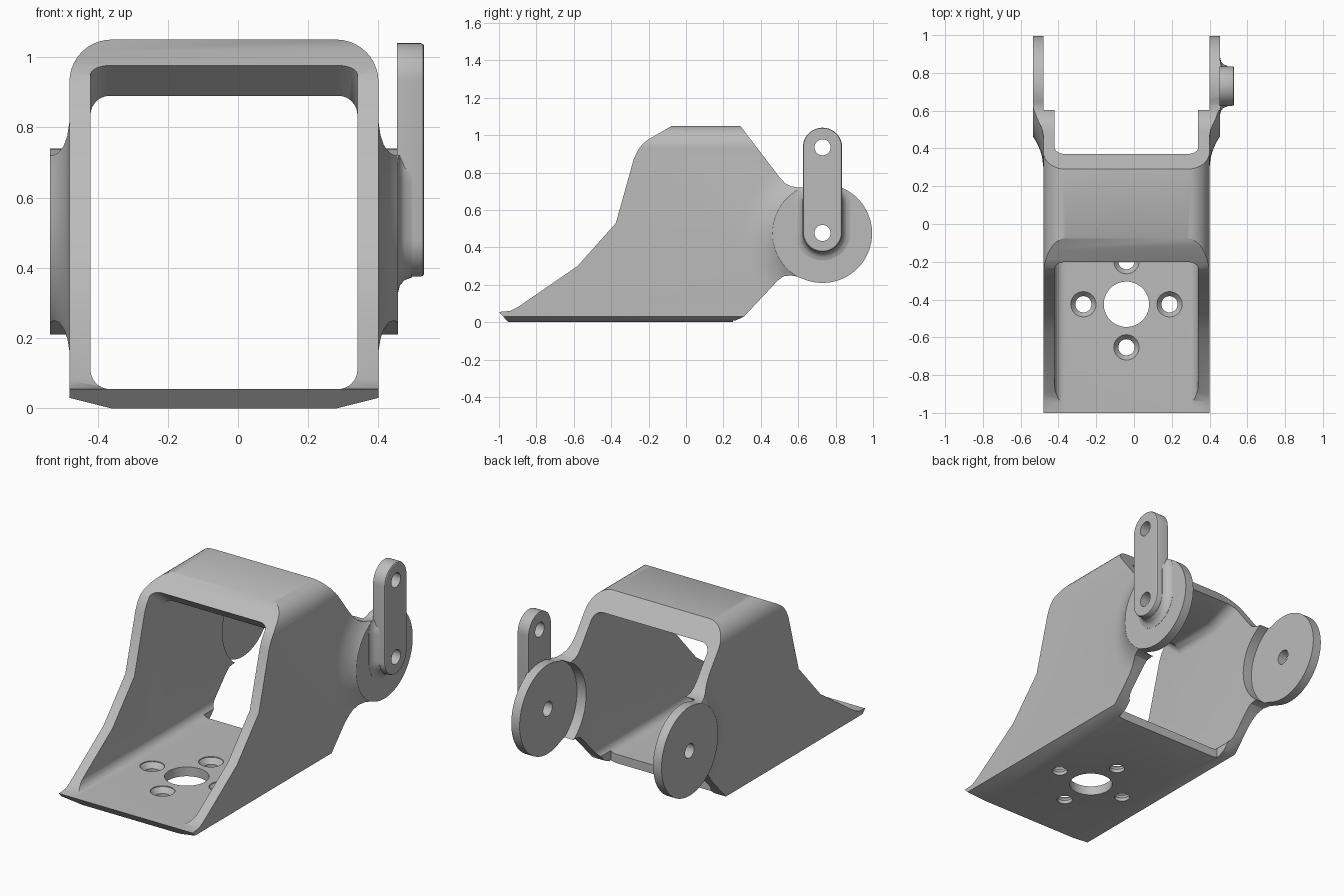
import bpy, bmesh
from math import sin, cos, pi, radians

cube = bpy.data.objects.get("Cube")
if cube:
    bpy.data.objects.remove(cube, do_unlink=True)

MID = -0.04                  # centre plane of the bracket
PIVOT_Y, PIVOT_Z = 0.73, 0.475

grey = bpy.data.materials.new("plain grey")
grey.use_nodes = True
grey.diffuse_color = (0.5, 0.5, 0.5, 1)
grey.node_tree.nodes["Principled BSDF"].inputs["Base Color"].default_value = (0.5, 0.5, 0.5, 1)


def loft(name, rings, helper=False):
    """Closed solid skinned through equal-length rings of points."""
    bm = bmesh.new()
    loops = [[bm.verts.new(p) for p in ring] for ring in rings]
    n = len(loops[0])
    for a, b in zip(loops, loops[1:]):
        for i in range(n):
            j = (i + 1) % n
            bm.faces.new((a[i], a[j], b[j], b[i]))
    bm.faces.new(loops[0][::-1])
    bm.faces.new(loops[-1])
    bmesh.ops.recalc_face_normals(bm, faces=bm.faces)
    mesh = bpy.data.meshes.new(name)
    bm.to_mesh(mesh)
    bm.free()
    mesh.materials.append(grey)
    ob = bpy.data.objects.new(name, mesh)
    bpy.context.scene.collection.objects.link(ob)
    if helper:
        ob.hide_render = True
    return ob


def arc(cu, cv, r, a, b, n):
    steps = [radians(a + (b - a) * i / n) for i in range(n + 1)]
    return [(cu + r * cos(t), cv + r * sin(t)) for t in steps]


def circle(cu, cv, r, n=64):
    return arc(cu, cv, r, 0, 360 * (n - 1) / n, n - 1)


def along_x(points, x):
    return [(x, u, v) for u, v in points]


def along_y(points, y):
    return [(MID + u, y, v) for u, v in points]


def along_z(points, z):
    return [(u, v, z) for u, v in points]


def opening(top, r=0.055):
    """Rounded inner cross-section of the channel."""
    w, low = 0.38 - r, 0.055 + r
    return (arc(w, top - r, r, 0, 90, 8) + arc(-w, top - r, r, 90, 180, 8)
            + arc(-w, low, r, 180, 270, 8) + arc(w, low, r, 270, 360, 8))


def stadium(r, low, high):
    return arc(PIVOT_Y, high, r, 0, 180, 24) + arc(PIVOT_Y, low, r, 180, 360, 24)


def boolean(target, tool, mode):
    mod = target.modifiers.new(mode.lower(), "BOOLEAN")
    mod.object = tool
    mod.operation = mode
    mod.solver = "EXACT"
    bpy.context.view_layer.objects.active = target
    bpy.ops.object.modifier_apply(modifier=mod.name)


def finish(ob):
    bpy.ops.object.select_all(action="DESELECT")
    ob.select_set(True)
    bpy.context.view_layer.objects.active = ob
    bpy.ops.object.shade_smooth_by_angle(angle=radians(30))


# Outer tube: rounded roof corners, chamfered underside
outer = ([(-0.32, 0), (0.32, 0), (0.44, 0.03)] + arc(0.32, 0.93, 0.12, 0, 90, 10)
         + arc(-0.32, 0.93, 0.12, 90, 180, 10) + [(-0.44, 0.03)])
bracket = loft("bracket_body", [along_y(outer, -1.1), along_y(outer, 1.1)])

# Flared ears that carry the pivot discs
flare = [(0.43, 0.41), (0.43, 0.44), (0.38, 0.446), (0.345, 0.455),
         (0.31, 0.47), (0.285, 0.483), (0.268, 0.495)]
tools = []
for side in (-1, 1):
    ear = loft("ear_helper", [along_x(circle(PIVOT_Y, PIVOT_Z, r), MID + side * d)
                              for r, d in flare], True)
    boolean(bracket, ear, "UNION")
    tools.append(ear)

# Fillet where the lever meets the left ear
fillet = loft("fillet_helper", [along_x(stadium(r, 0.48, 0.64), x) for r, x in
                                [(0.15, 0.44), (0.15, 0.456), (0.13, 0.461),
                                 (0.115, 0.474), (0.107, 0.495)]], True)
boolean(bracket, fillet, "UNION")
tools.append(fillet)

# Trim everything to the side outline
outline = ([(-0.95, 0), (-1, 0.055), (-0.94, 0.06), (-0.9, 0.08), (-0.58, 0.3), (-0.375, 0.53),
            (-0.28, 0.87), (-0.26, 0.915), (-0.235, 0.95), (-0.2, 0.978),
            (-0.075, 1.05), (0.29, 1.05), (0.5, 0.775), (0.53, 0.743),
            (0.56, 0.727), (0.6, 0.72)]
           + arc(PIVOT_Y, PIVOT_Z, 0.265, 112, -112, 56)
           + [(0.59, 0.245), (0.56, 0.25), (0.52, 0.245), (0.49, 0.222),
              (0.31, 0.03), (0.245, 0)])
trim = loft("outline_helper", [along_x(outline, -0.8), along_x(outline, 0.8)], True)
boolean(bracket, trim, "INTERSECT")
tools.append(trim)

# Hollow channel with a ceiling that rises toward both ends
channel = loft("channel_helper", [along_y(opening(top), y) for y, top in
               [(-1.1, 1.74), (-0.2, 0.975), (-0.1, 0.89), (0.2, 0.89),
                (0.374, 0.945), (1.1, 1.18)]], True)
# Open gap behind the floor
gap = [(-0.36, -0.1), (0.36, -0.1), (0.36, 0.2), (-0.36, 0.2)]
gap_cut = loft("gap_helper", [along_y(gap, 0.25), along_y(gap, 1.1)], True)
# Round recess inside both ears
disc = circle(PIVOT_Y, PIVOT_Z, 0.276)
recess = loft("recess_helper", [along_x(disc, MID - 0.44), along_x(disc, MID + 0.44)], True)
cutters = [channel, gap_cut, recess]

# Floor openings: a large centre hole and four countersunk screw holes
hub = circle(MID, -0.425, 0.12)
cutters.append(loft("hub_helper", [along_z(hub, -0.1), along_z(hub, 0.2)], True))
for k in range(4):
    cx, cy = MID + 0.228 * cos(k * pi / 2), -0.425 + 0.228 * sin(k * pi / 2)
    cutters.append(loft("screw_helper", [along_z(circle(cx, cy, r, 32), z) for r, z in
                        [(0.043, -0.1), (0.043, 0.02), (0.067, 0.05), (0.067, 0.12)]], True))

# Pivot holes shared by the ears and the lever
holes = [loft("pivot_helper", [along_x(circle(PIVOT_Y, z, 0.043, 32), x)
                               for x in (-0.8, 0.8)], True) for z in (0.477, 0.935)]
for tool in cutters + holes[:1]:
    boolean(bracket, tool, "DIFFERENCE")

# Upright lever on the left ear
lever = loft("lever", [along_x(stadium(r, 0.48, 0.935), x) for r, x in
                       [(0.105, 0.453), (0.105, 0.52), (0.102, 0.527), (0.097, 0.53)]])
for tool in holes:
    boolean(lever, tool, "DIFFERENCE")

for tool in tools + cutters + holes:
    bpy.data.objects.remove(tool, do_unlink=True)
for ob in (bracket, lever):
    finish(ob)
